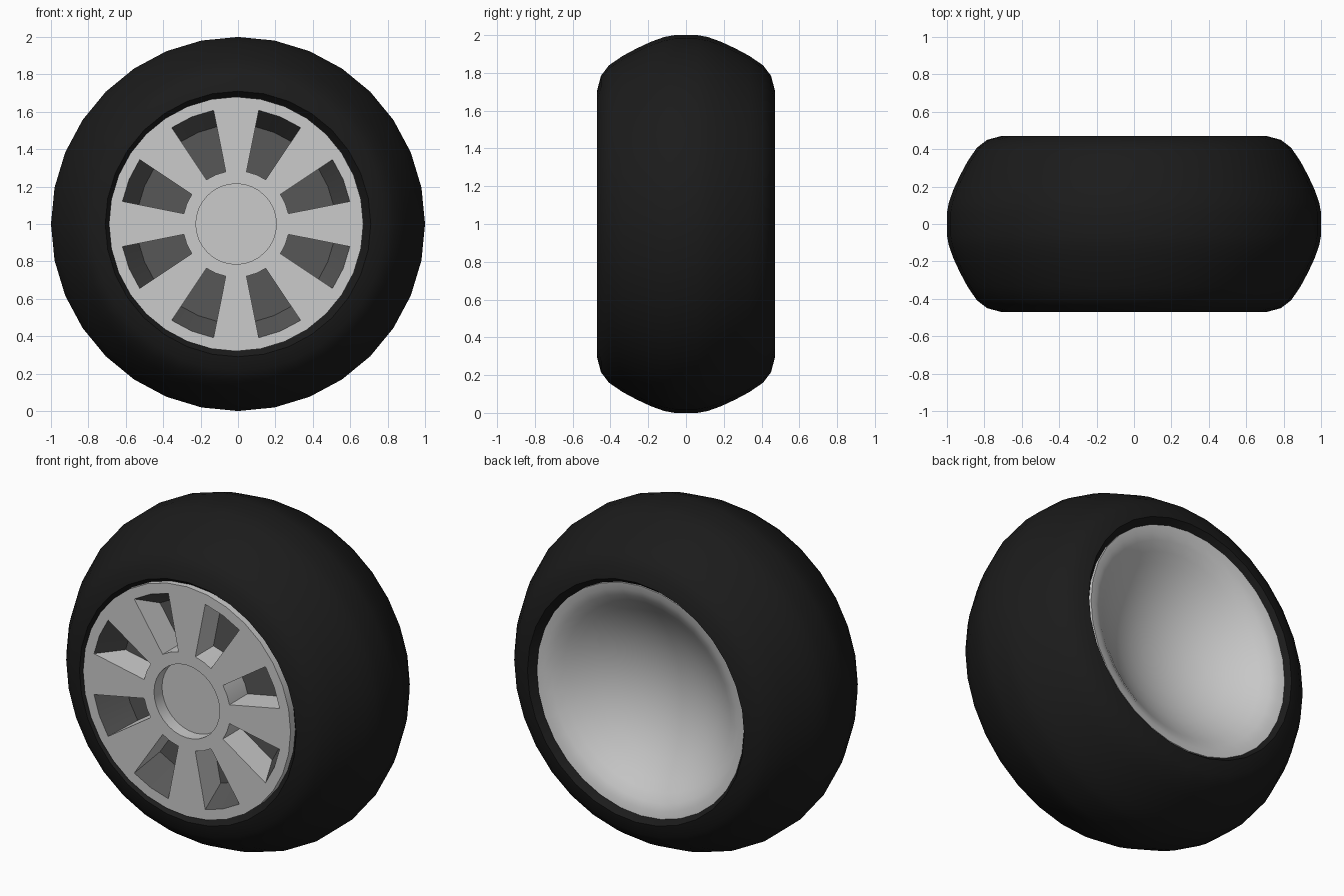
import bpy, bmesh, math

if "Cube" in bpy.data.objects:
    bpy.data.objects.remove(bpy.data.objects["Cube"])

SEG = 32


def revolve(bm, profile):
    """Spin (radius, y) points about the axle; returns {(row, segment): face}."""
    rings = []
    for r, y in profile:
        if r == 0:
            rings.append([bm.verts.new((0, y, 1))] * SEG)
        else:
            rings.append([bm.verts.new((r * math.sin(2 * math.pi * k / SEG), y,
                                        1 + r * math.cos(2 * math.pi * k / SEG)))
                          for k in range(SEG)])
    faces = {}
    for i in range(len(rings) - 1):
        a, b = rings[i], rings[i + 1]
        for k in range(SEG):
            m = (k + 1) % SEG
            faces[i, k] = bm.faces.new(list(dict.fromkeys((a[k], b[k], b[m], a[m]))))
    return faces


def radius(v):
    return math.hypot(v.co.x, v.co.z - 1)


def material(name, value):
    mat = bpy.data.materials.new(name)
    mat.diffuse_color = (value, value, value, 1)
    mat.use_nodes = True
    mat.node_tree.nodes["Principled BSDF"].inputs["Base Color"].default_value = mat.diffuse_color
    return mat


def finish(bm, name, angle, mats):
    mesh = bpy.data.meshes.new(name)
    bm.to_mesh(mesh)
    bm.free()
    for m in mats:
        mesh.materials.append(m)
    ob = bpy.data.objects.new(name, mesh)
    bpy.context.collection.objects.link(ob)
    bpy.ops.object.select_all(action='DESELECT')
    ob.select_set(True)
    bpy.context.view_layer.objects.active = ob
    bpy.ops.object.shade_smooth_by_angle(angle=math.radians(angle))
    return ob


grey = material("rim_grey", 0.8)
dark = material("opening_dark", 0.095)

# Tyre: half profile from bead to tread, mirrored across the middle
half = [(0.66, 0.41), (0.68, 0.43), (0.71, 0.47), (0.785, 0.45), (0.84, 0.408),
        (0.89, 0.335), (0.93, 0.26), (0.965, 0.185), (0.99, 0.115), (1.0, 0.06)]
bm = bmesh.new()
revolve(bm, half + [(r, -y) for r, y in reversed(half)])
finish(bm, "tyre", 35, [material("rubber", 0.011)])

# Rear dish: shallow bowl that rolls out into a lip
dish = [(0, 0.17), (0.1, 0.176), (0.2, 0.195), (0.3, 0.228), (0.4, 0.276),
        (0.5, 0.341), (0.55, 0.38), (0.6, 0.415), (0.64, 0.433), (0.68, 0.44)]
bm = bmesh.new()
revolve(bm, dish)
back = finish(bm, "rear_dish", 60, [grey])

# Rim: outer barrel, front plate and recessed hub
F = -0.465
DEPTH, INNER = 0.17, 0.53
bm = bmesh.new()
faces = revolve(bm, [(0.68, 0.44), (0.68, F), (0.62, F), (0.285, F),
                     (0.215, F), (0.215, F + 0.075), (0, F + 0.075)])

# Eight openings between the spokes: straight sides, sloped outer wall, dark floor
old = {e for e in bm.edges if e.is_boundary}
holes = [faces[2, k] for k in range(SEG) if k % 4 in (1, 2)]
bmesh.ops.delete(bm, geom=holes, context='FACES')
edges = [e for e in bm.edges if e.is_boundary and e not in old]
geom = bmesh.ops.extrude_edge_only(bm, edges=edges)["geom"]
for v in (g for g in geom if isinstance(g, bmesh.types.BMVert)):
    v.co.y = F + DEPTH
    if radius(v) > 0.5:
        s = INNER / 0.62
        v.co.x *= s
        v.co.z = 1 + (v.co.z - 1) * s
for f in (g for g in geom if isinstance(g, bmesh.types.BMFace)):
    if all(radius(v) > 0.5 for v in f.verts):
        f.material_index = 1
ends = [g for g in geom if isinstance(g, bmesh.types.BMEdge) and g.is_boundary]
for f in bmesh.ops.holes_fill(bm, edges=ends, sides=0)["faces"]:
    f.material_index = 1
rim = finish(bm, "wheel_rim", 30, [grey, dark])

# The rim sits a hair off the tyre's centre
rim.location.x = back.location.x = -0.01
